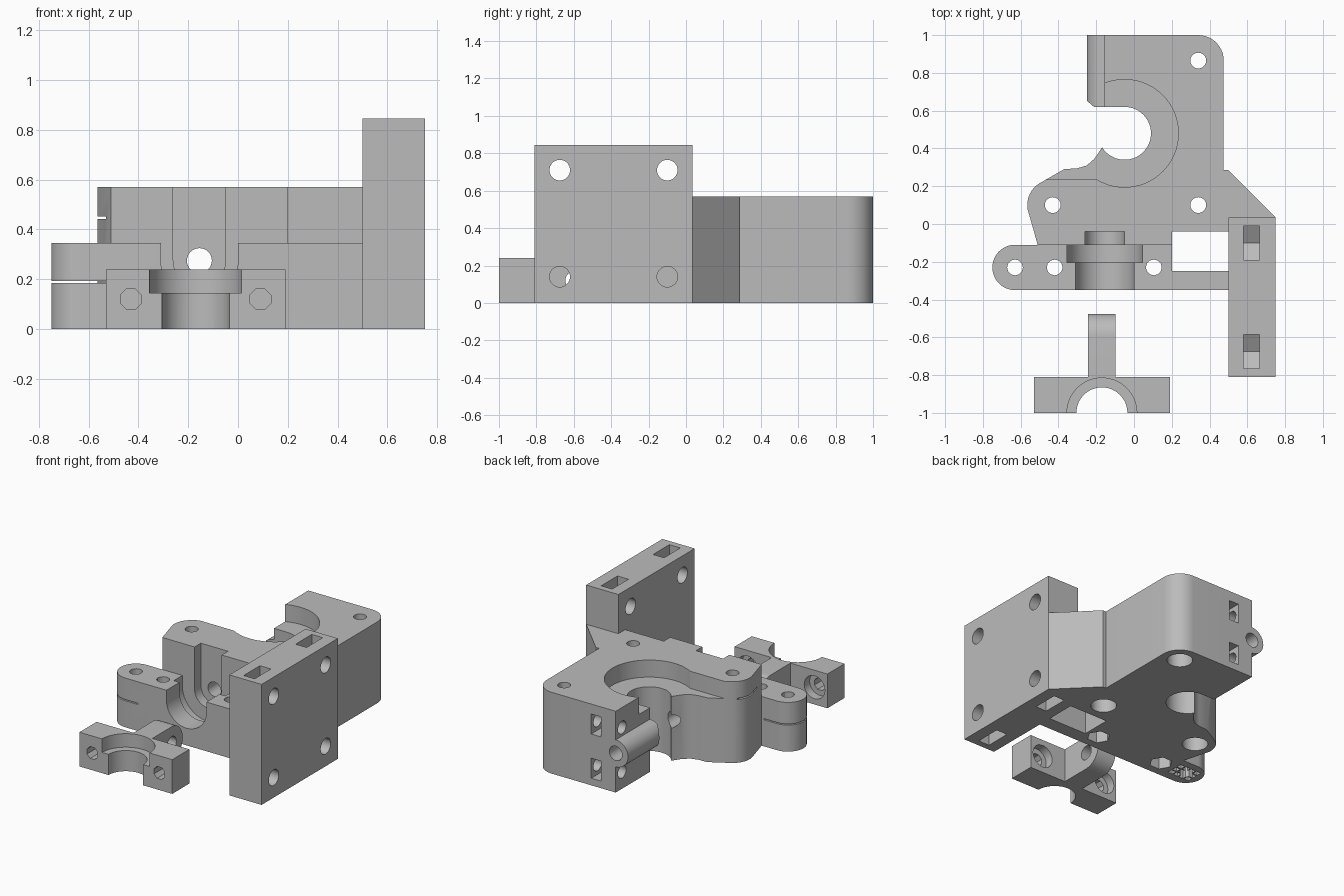
import bpy, bmesh, math

cube = bpy.data.objects.get("Cube")
if cube:
    bpy.data.objects.remove(cube, do_unlink=True)

grey = bpy.data.materials.new("plain grey")
grey.use_nodes = True
grey.diffuse_color = (0.5, 0.5, 0.5, 1)
grey.node_tree.nodes["Principled BSDF"].inputs["Base Color"].default_value = (0.5, 0.5, 0.5, 1)


def arc(cx, cy, r, start=0, end=360, n=40):
    """Points on an arc; a full turn leaves out the repeated last point."""
    steps = n if abs(end - start) == 360 else n - 1
    angles = [math.radians(start + (end - start) * i / steps) for i in range(n)]
    return [(cx + r * math.cos(a), cy + r * math.sin(a)) for a in angles]


def prism(name, points, lo, hi, axis="z"):
    """Extrude a flat outline along one axis."""
    place = {"x": lambda u, v, w: (w, u, v),
             "y": lambda u, v, w: (u, w, v),
             "z": lambda u, v, w: (u, v, w)}[axis]
    bm = bmesh.new()
    low = [bm.verts.new(place(u, v, lo)) for u, v in points]
    high = [bm.verts.new(place(u, v, hi)) for u, v in points]
    bm.faces.new(low)
    bm.faces.new(high)
    for i in range(len(points)):
        j = (i + 1) % len(points)
        bm.faces.new((low[i], low[j], high[j], high[i]))
    bmesh.ops.recalc_face_normals(bm, faces=bm.faces)
    mesh = bpy.data.meshes.new(name)
    bm.to_mesh(mesh)
    bm.free()
    mesh.materials.append(grey)
    obj = bpy.data.objects.new(name, mesh)
    bpy.context.collection.objects.link(obj)
    return obj


def box(x0, x1, y0, y1, z0, z1):
    return prism("block", [(x0, y0), (x1, y0), (x1, y1), (x0, y1)], z0, z1)


def rod(axis, u, v, r, lo, hi, n=32, turn=0):
    return prism("rod", arc(u, v, r, turn, turn + 360, n), lo, hi, axis)


def combine(target, tools, operation):
    """Apply booleans one after another and remove the tools."""
    for tool in tools:
        tool.hide_render = True
        mod = target.modifiers.new("cut", "BOOLEAN")
        mod.operation = operation
        mod.solver = "EXACT"
        mod.object = tool
    graph = bpy.context.evaluated_depsgraph_get()
    mesh = bpy.data.meshes.new_from_object(target.evaluated_get(graph))
    target.modifiers.clear()
    target.data = mesh
    for tool in tools:
        bpy.data.objects.remove(tool, do_unlink=True)


def finish(obj):
    bpy.ops.object.select_all(action="DESELECT")
    obj.select_set(True)
    bpy.context.view_layer.objects.active = obj
    bpy.ops.object.shade_smooth_by_angle(angle=math.radians(30))


AX, AZ = -0.155, 0.275     # feed channel axis
MX, MY = -0.05, 0.48       # drive opening centre

# Main body with the drive opening and side gusset
outline = [(-0.51, -0.11), (0.2, -0.11), (0.2, -0.04), (0.7, -0.04), (0.75, 0.035),
           (0.5, 0.285), (0.475, 0.285)]
outline += arc(0.34, 0.865, 0.135, 0, 90, 12)
outline += [(AX, 1), (AX, 0.62)]
outline += arc(MX, MY, 0.14, 90, -148, 32)
outline += [(-0.21, 0.345), (-0.25, 0.31), (-0.3, 0.295), (-0.37, 0.29)]
outline += arc(-0.43, 0.1, 0.135, 120, 190, 12)
body = prism("extruder_body", outline, 0, 0.57)

# Front clamp seat with rounded ear, rail, mounting plate and feed boss
seat = prism("seat", arc(-0.63, -0.23, 0.12, 90, 270, 20)
             + [(0.55, -0.35), (0.55, -0.25), (0.2, -0.25), (0.2, -0.09), (-0.5, -0.09), (-0.5, -0.11)],
             0, 0.345)
plate = box(0.5, 0.75, -0.81, 0.035, 0, 0.845)
boss = rod("y", AX, AZ, 0.095, 0.62, 1, 40)
combine(body, [seat, plate, boss], "UNION")

cuts = []
# Drive pocket and lowered shelf beside it
cuts.append(rod("z", MX, MY, 0.285, 0.45, 0.7, 64))
cuts.append(box(-0.7, -0.17, 0.235, 0.5, 0.45, 0.7))
# Stepped nozzle channel, open at the top, and the feed hole
for r, y0, y1 in ((0.155, -0.4, -0.2), (0.2, -0.205, -0.11), (0.105, -0.12, -0.04)):
    cuts.append(prism("channel", arc(AX, AZ, r, 180, 360, 32)
                      + [(AX + r, 0.8), (AX - r, 0.8)], y0, y1, "y"))
cuts.append(rod("y", AX, AZ, 0.05, -0.1, 1.1))
cuts.append(prism("boss_chamfer", [(-0.27, 0.6), (-0.2, 0.61), (-0.27, 0.67)], 0.1, 0.42))
# Motor screws with recesses underneath
for x, y in ((0.34, 0.865), (0.34, 0.1), (-0.43, 0.1)):
    cuts.append(rod("z", x, y, 0.042, -0.1, 0.7, 20))
    cuts.append(rod("z", x, y, 0.083, -0.1, 0.15))
# Clamp screws and ear pivot
for x in (-0.63, -0.42, 0.105):
    cuts.append(rod("z", x, -0.23, 0.042, -0.1, 0.4, 12))
for x in (-0.42, 0.105):
    cuts.append(rod("z", x, -0.23, 0.075, -0.1, 0.08, 6))
# Plate screws with nut slots reaching the top and bottom edges
for y in (-0.675, -0.1):
    for z, edge in ((0.14, -0.1), (0.71, 0.95)):
        cuts.append(rod("x", y, z, 0.055, 0.4, 0.9))
        cuts.append(rod("x", y, z, 0.104, 0.58, 0.665, 6, 30))
        cuts.append(box(0.58, 0.665, y - 0.09, y + 0.09, min(z, edge), max(z, edge)))
# Side screws with nut slots in the back
for z in (0.12, 0.43):
    cuts.append(rod("x", 0.93, z, 0.045, -0.3, 0.1, 20))
    cuts.append(box(-0.04, 0.035, 0.86, 1.1, z - 0.07, z + 0.07))
# Thin break-away gaps and hollow cells in the ear support
cuts.append(box(-0.9, -0.53, -0.5, -0.09, 0.186, 0.194))
cuts.append(box(-0.7, -0.53, -0.08, 0.22, 0.442, 0.452))
for i in range(4):
    for j in range(3):
        x, y = -0.7 + 0.045 * i, -0.29 + 0.045 * j
        cuts.append(box(x, x + 0.036, y, y + 0.036, -0.1, 0.17))
combine(body, cuts, "DIFFERENCE")
finish(body)

# Loose clamp: block with a rounded tongue
CX = -0.17
clamp = box(-0.53, 0.19, -1, -0.81, 0, 0.24)
clamp.name = "nozzle_clamp"
tongue = prism("tongue", [(-0.9, 0)] + arc(-0.595, 0.12, 0.12, -90, 90, 24) + [(-0.9, 0.24)],
               CX - 0.073, CX + 0.073, "x")
combine(clamp, [tongue], "UNION")
cuts = [rod("z", CX, -1, 0.185, 0.145, 0.3, 64),
        rod("z", CX, -1, 0.135, -0.1, 0.2, 64),
        rod("x", -0.595, 0.12, 0.05, -0.4, 0.1)]
for x in (CX - 0.26, CX + 0.26):
    cuts.append(rod("y", x, 0.12, 0.045, -1.1, -0.7, 8, 22.5))
    cuts.append(rod("y", x, 0.12, 0.08, -0.87, -0.7))
combine(clamp, cuts, "DIFFERENCE")
finish(clamp)
